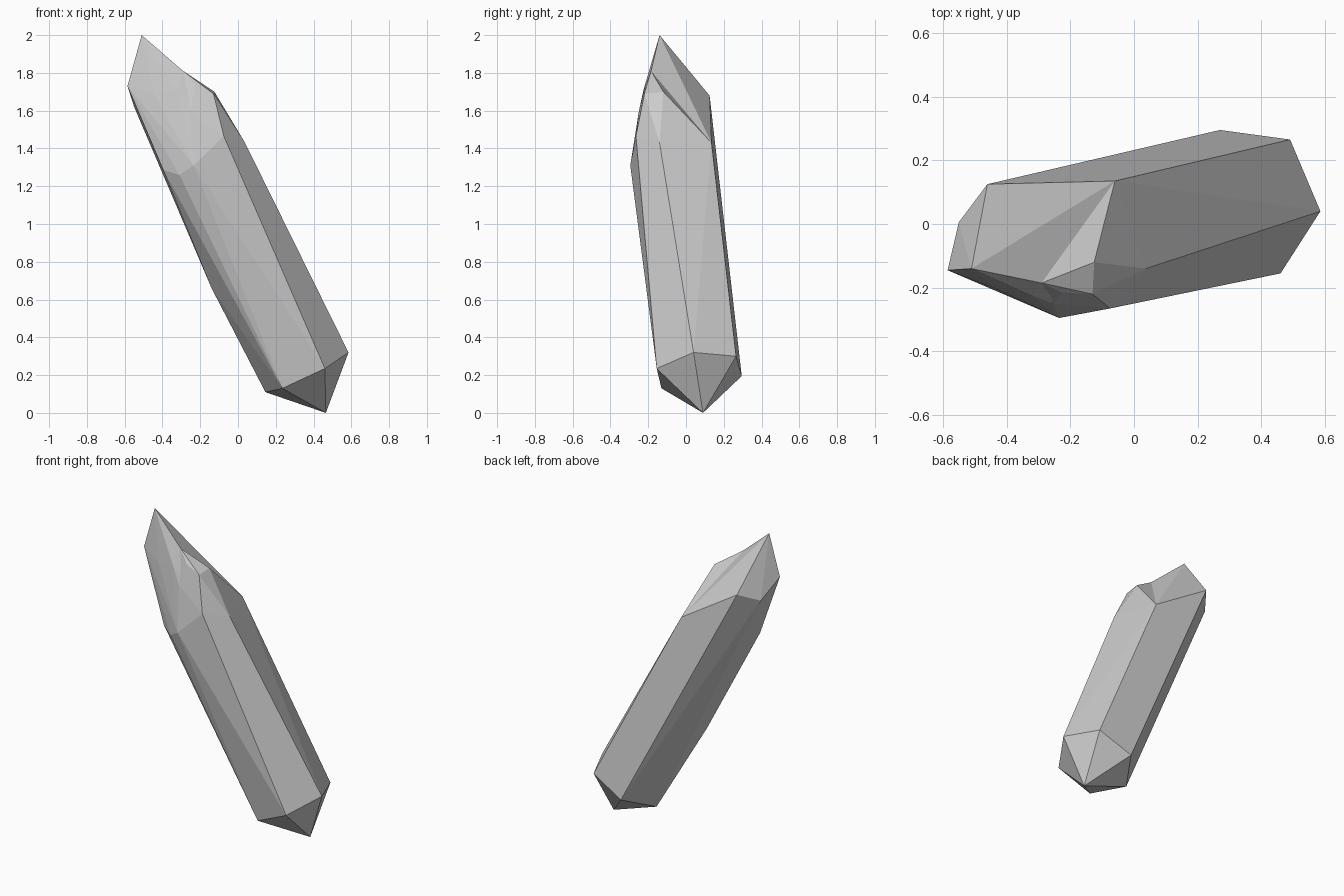
import bpy, bmesh
from math import radians

if "Cube" in bpy.data.objects:
    bpy.data.objects.remove(bpy.data.objects["Cube"])


def faceted_hull(name, points):
    """Flat-faced convex stone spanned by its corner points."""
    bm = bmesh.new()
    for p in points:
        bm.verts.new(p)
    res = bmesh.ops.convex_hull(bm, input=bm.verts[:])
    loose = [v for v in bm.verts if not v.link_faces]
    bmesh.ops.delete(bm, geom=loose, context='VERTS')
    bmesh.ops.dissolve_limit(bm, angle_limit=radians(0.5),
                             verts=bm.verts[:], edges=bm.edges[:])
    bmesh.ops.recalc_face_normals(bm, faces=bm.faces[:])
    mesh = bpy.data.meshes.new(name)
    bm.to_mesh(mesh)
    bm.free()
    ob = bpy.data.objects.new(name, mesh)
    bpy.context.collection.objects.link(ob)
    return ob


# Lower point and the six-sided foot of the prism
foot = [(0.465, 0.09, 0.0),
        (0.585, 0.04, 0.32), (0.46, -0.155, 0.235), (0.235, -0.13, 0.13),
        (0.145, 0.10, 0.11), (0.27, 0.295, 0.195), (0.49, 0.265, 0.30)]
# Chipped corners along the front and left edges
chips = [(-0.14, -0.02, 0.66), (0.235, -0.20, 0.61), (-0.395, -0.21, 1.285),
         (-0.31, -0.26, 1.26), (-0.235, -0.295, 1.31)]
# Shoulders where the prism ends, and the main tip
shoulder = [(0.037, -0.14, 1.43), (-0.06, 0.135, 1.43), (-0.46, 0.125, 1.68),
            (-0.55, 0.005, 1.62), (-0.585, -0.145, 1.73),
            (-0.44, -0.20, 1.68), (-0.075, -0.265, 1.465)]
ridge = [(-0.29, -0.185, 1.81), (-0.32, -0.225, 1.71), (-0.255, -0.25, 1.595)]
tip = [(-0.51, -0.14, 2.0)]
crystal = faceted_hull("crystal", foot + chips + shoulder + ridge + tip)

# Smaller second tip grown on the right shoulder
side_tip = [(-0.125, -0.12, 1.70), (-0.13, -0.22, 1.69), (-0.225, -0.215, 1.735)]
base = [shoulder[0], shoulder[1], shoulder[6], ridge[0], ridge[2],
        (-0.10, -0.08, 1.25)]
second = faceted_hull("second_tip", side_tip + base)

# Fuse both tips into one stone
fuse = crystal.modifiers.new("fuse", 'BOOLEAN')
fuse.operation = 'UNION'
fuse.solver = 'EXACT'
fuse.object = second
second.hide_render = True
second.hide_viewport = True
